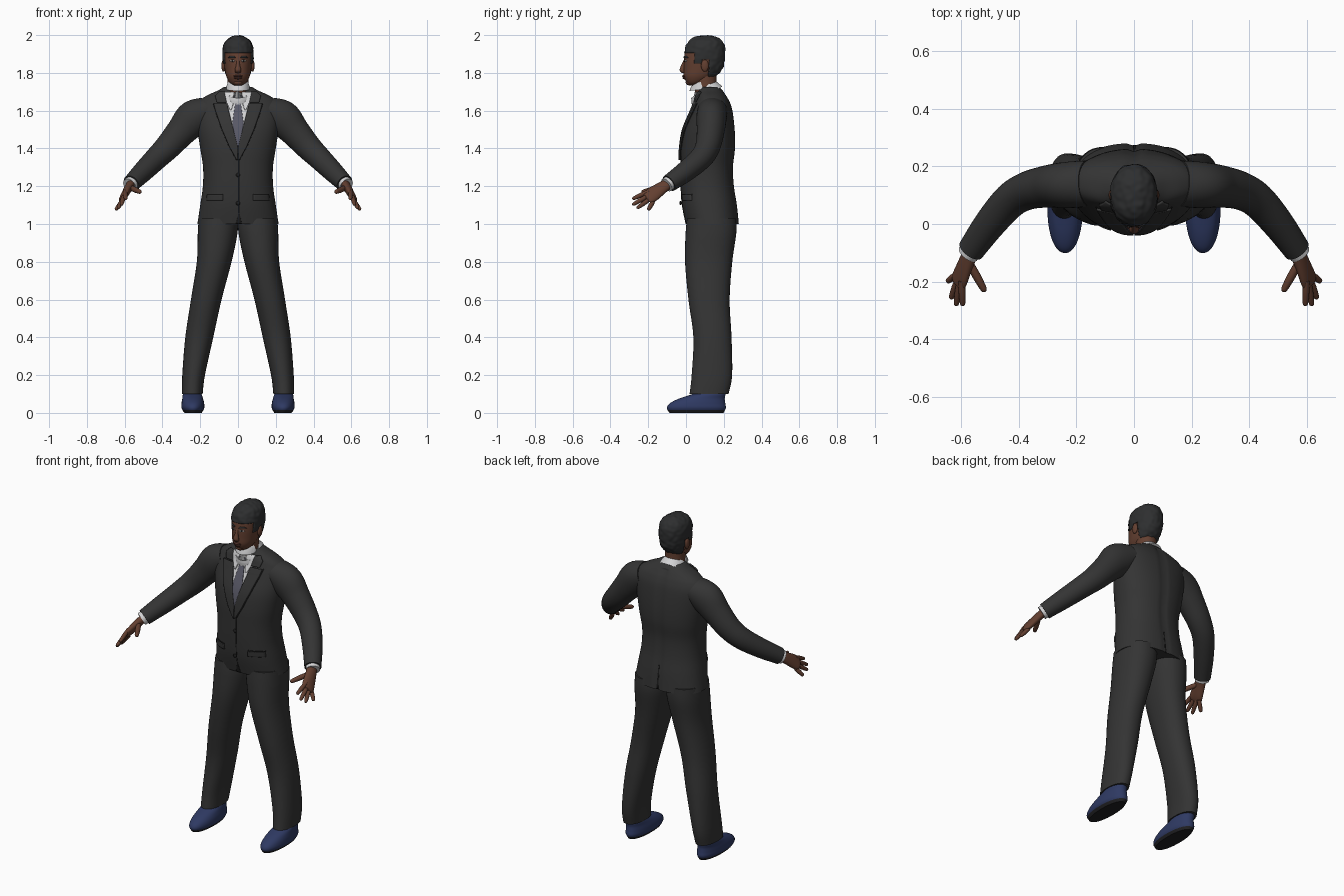
import bpy
import bmesh
from math import sin, cos, pi
from mathutils import Vector, noise
from mathutils.bvhtree import BVHTree

cube = bpy.data.objects.get("Cube")
if cube:
    bpy.data.objects.remove(cube, do_unlink=True)


def material(name, *rgb):
    m = bpy.data.materials.new(name)
    m.use_nodes = True
    m.diffuse_color = (*rgb, 1)
    shader = next(n for n in m.node_tree.nodes if n.type == 'BSDF_PRINCIPLED')
    shader.inputs["Base Color"].default_value = (*rgb, 1)
    shader.inputs["Roughness"].default_value = 0.8
    return m


SUIT = material("charcoal suit", .034, .034, .034)
SEAM = material("dark seam", .012, .012, .012)
SKIN = material("brown skin", .125, .05, .03)
LIPS = material("lip brown", .085, .032, .024)
HAIR = material("black hair", .027, .028, .029)
SHIRT = material("white shirt", .65, .65, .66)
TIE = material("slate tie", .1, .1, .135)
SHOE = material("navy shoe", .028, .042, .125)
SOLE = material("black sole", .015, .015, .017)
EYE = material("eye white", .3, .27, .25)


def finish(name, bm, mat, angle=0.9):
    mesh = bpy.data.meshes.new(name)
    bm.to_mesh(mesh)
    bm.free()
    mesh.materials.append(mat)
    ob = bpy.data.objects.new(name, mesh)
    bpy.context.collection.objects.link(ob)
    bpy.ops.object.select_all(action='DESELECT')
    ob.select_set(True)
    bpy.context.view_layer.objects.active = ob
    bpy.ops.object.shade_smooth_by_angle(angle=angle)
    return ob


def smooth_keys(keys, sub):
    """Spline through key sections."""
    out, last = [], len(keys) - 1
    for i in range(last):
        a, b, c, d = (keys[min(max(i + k, 0), last)] for k in (-1, 0, 1, 2))
        for j in range(sub):
            t = j / sub
            out.append([q + t / 2 * (r - p + t * (2*p - 5*q + 4*r - s + t * (3*(q - r) + s - p)))
                        for p, q, r, s in zip(a, b, c, d)])
    return out + [list(keys[-1])]


def loft(name, keys, mat, flat=True, side=1, power=2.0, seg=40, sub=6):
    """Skin through sections (x, y, z, half width, half depth)."""
    rows = smooth_keys(keys, sub)
    centres = [Vector((r[0] * side, r[1], r[2])) for r in rows]
    bm, rings = bmesh.new(), []
    for i, (c, r) in enumerate(zip(centres, rows)):
        u, v = Vector((1, 0, 0)), Vector((0, 1, 0))
        if not flat:
            t = (centres[min(i + 1, len(rows) - 1)] - centres[max(i - 1, 0)]).normalized()
            v = (v - t * v.dot(t)).normalized()
            u = t.cross(v)
        ring = []
        for k in range(seg):
            ca, sa = cos(2 * pi * k / seg), sin(2 * pi * k / seg)
            a, b = (abs(w) ** (2 / power) * (1 if w > 0 else -1) for w in (ca, sa))
            ring.append(bm.verts.new(c + u * a * max(r[3], .001) + v * b * max(r[4], .001)))
        rings.append(ring)
    for p, q in zip(rings, rings[1:]):
        for k in range(seg):
            n = (k + 1) % seg
            bm.faces.new((p[k], p[n], q[n], q[k]))
    bm.faces.new(rings[0])
    bm.faces.new(rings[-1])
    bmesh.ops.recalc_face_normals(bm, faces=bm.faces)
    return finish(name, bm, mat)


def drape(name, target, rows, mat, lift, side=1, facing=-1, cols=8, sub=8):
    """Thin plate laid on a body; rows are (z, x start, x end)."""
    tree = BVHTree.FromPolygons([v.co for v in target.data.vertices],
                                [p.vertices for p in target.data.polygons])
    bm, grid = bmesh.new(), []
    fine = [[p + (q - p) * j / sub for p, q in zip(a, b)]
            for a, b in zip(rows, rows[1:]) for j in range(sub)] + [rows[-1]]
    for z, x0, x1 in fine:
        line = []
        for j in range(cols + 1):
            start = Vector((side * (x0 + (x1 - x0) * j / cols), facing, z))
            hit = tree.ray_cast(start, Vector((0, -facing, 0)))[0]
            if hit is None:
                hit = tree.find_nearest(Vector((start.x, .1 + facing * .05, z)))[0]
            line.append(bm.verts.new(hit + Vector((0, facing * lift, 0))))
        grid.append(line)
    for p, q in zip(grid, grid[1:]):
        for j in range(cols):
            bm.faces.new((p[j], q[j], q[j + 1], p[j + 1]))
    if side * facing > 0:
        bmesh.ops.reverse_faces(bm, faces=bm.faces)
    ob = finish(name, bm, mat)
    solid = ob.modifiers.new("thickness", 'SOLIDIFY')
    solid.thickness, solid.offset = .008, -1
    return ob


def ball(name, loc, size, mat):
    bm = bmesh.new()
    bmesh.ops.create_uvsphere(bm, u_segments=20, v_segments=12, radius=1)
    for v in bm.verts:
        v.co = Vector(a * b + c for a, b, c in zip(v.co, size, loc))
    return finish(name, bm, mat, 3)


# Jacket body with a shallow spine crease
jacket = loft("jacket", [
    (0, .14, 1.0, .215, .14), (0, .125, 1.1, .2, .145), (0, .114, 1.2, .186, .141),
    (0, .111, 1.3, .185, .139), (0, .117, 1.4, .2, .143), (0, .124, 1.5, .215, .134),
    (0, .138, 1.6, .224, .108), (0, .14, 1.65, .205, .09), (0, .135, 1.68, .165, .078),
    (0, .13, 1.705, .11, .065), (0, .125, 1.725, .075, .05)], SUIT, power=2.3, seg=72)
for v in jacket.data.vertices:
    if v.co.y > .2:
        v.co.y -= .009 * max(0, 1 - abs(v.co.x) / .025)

# Shirt front, tie and jacket details
drape("shirt_front", jacket, [(1.7, -.075, .075), (1.6, -.055, .055), (1.41, -.004, .004)], SHIRT, .003)
drape("tie_blade", jacket, [(1.645, -.014, .014), (1.54, -.029, .029), (1.47, -.024, .024),
                            (1.41, -.004, .004)], TIE, .008)
drape("tie_knot", jacket, [(1.68, -.022, .022), (1.635, -.013, .013)], TIE, .014)
drape("front_edge", jacket, [(1.35, .004, .008), (1.06, .004, .008), (1.001, -.012, .02)], SEAM, .002)
drape("back_vent", jacket, [(1.14, -.001, .003), (1.001, -.004, .006)], SEAM, .002, facing=1)
for z in (1.26, 1.11):
    ball("jacket_button", (0, -.029, z), (.011, .006, .011), SEAM)

# Shirt collar and neck
loft("shirt_collar", [(0, .112, 1.68, .084, .094), (0, .1, 1.7, .073, .085),
                      (0, .092, 1.712, .066, .078), (0, .091, 1.713, .06, .07)], SHIRT, flat=False)
loft("neck", [(0, .12, 1.64, .06, .065), (0, .103, 1.74, .056, .06), (0, .1, 1.83, .056, .065)], SKIN)

# Head
skull = [(0, .04, 1.733, .018, .02), (0, .05, 1.748, .042, .046), (0, .068, 1.78, .061, .079),
         (0, .085, 1.82, .07, .097), (0, .092, 1.87, .075, .103), (0, .097, 1.92, .074, .1),
         (0, .1, 1.96, .06, .083), (0, .1, 1.983, .032, .05), (0, .1, 1.99, .004, .006)]
head = loft("head", skull, SKIN, power=2.15, seg=56)
loft("nose", [(0, -.002, 1.876, .007, .006), (0, -.014, 1.842, .01, .011), (0, -.02, 1.816, .017, .014),
              (0, -.014, 1.802, .014, .011), (0, -.01, 1.798, .003, .003)], SKIN, seg=20)
ball("upper_lip", (0, -.01, 1.783), (.025, .011, .006), LIPS)
ball("lower_lip", (0, -.006, 1.773), (.021, .012, .007), LIPS)
ball("chin", (0, .018, 1.75), (.026, .02, .016), SKIN)

# Hair cap, trimmed along the hairline
hair = loft("hair", [(x, y + .004, z + .009 * (z > 1.9), a * 1.07 + .001, b * 1.06)
                     for x, y, z, a, b in skull], HAIR, power=2.15, seg=80, sub=10)


def hairline(y):
    if y < .045:
        return 1.907
    if y < .085:
        return 1.85
    return 1.87 if y < .122 else 1.768


bm = bmesh.new()
bm.from_mesh(hair.data)
bald = [f for f in bm.faces if f.calc_center_median().z < hairline(f.calc_center_median().y)]
bmesh.ops.delete(bm, geom=bald, context='FACES')
for v in bm.verts:
    v.co += v.normal * .004 * noise.noise(v.co * 45)
bm.to_mesh(hair.data)
bm.free()
shell = hair.modifiers.new("thickness", 'SOLIDIFY')
shell.thickness, shell.offset = .008, -1

for label, s in (("left", 1), ("right", -1)):
    # Face features
    ball(label + "_ear", (s * .077, .1, 1.838), (.011, .02, .032), SKIN)
    drape(label + "_eye", head, [(1.869, .022, .038), (1.864, .016, .044), (1.859, .023, .038)],
          EYE, .002, s, sub=2)
    drape(label + "_iris", head, [(1.87, .026, .034), (1.859, .026, .034)], SEAM, .003, s, sub=2)
    drape(label + "_eyebrow", head, [(1.889, .02, .044), (1.88, .013, .053)], HAIR, .005, s, sub=2)

    # Collar points, lapels and pocket flap
    drape(label + "_collar_point", jacket, [(1.7, .022, .076), (1.65, .02, .064), (1.605, .036, .042)],
          SHIRT, .011, s)
    drape(label + "_jacket_collar", jacket, [(1.702, .073, .1), (1.68, .068, .122), (1.645, .06, .112)],
          SUIT, .013, s)
    drape(label + "_lapel", jacket, [(1.638, .057, .13), (1.6, .049, .12), (1.5, .024, .085),
                                     (1.41, .002, .046), (1.34, .001, .008)], SUIT, .012, s)
    drape(label + "_lapel_edge", jacket, [(1.638, .13, .133), (1.6, .12, .123), (1.5, .085, .088),
                                          (1.41, .046, .049), (1.34, .008, .011)], SEAM, .004, s, cols=1)
    drape(label + "_pocket_flap", jacket, [(1.155, .08, .165), (1.125, .08, .168)], SUIT, .007, s)
    drape(label + "_pocket_seam", jacket, [(1.16, .08, .165), (1.155, .08, .165)], SEAM, .003, s, sub=1)

    # Sleeve and shirt cuff
    loft(label + "_sleeve", [
        (.16, .14, 1.6, .075, .08), (.235, .135, 1.56, .095, .08), (.3, .13, 1.49, .08, .073),
        (.37, .115, 1.41, .069, .066), (.43, .08, 1.35, .062, .061), (.5, 0, 1.28, .055, .055),
        (.565, -.09, 1.215, .046, .047)], SUIT, flat=False, side=s)
    loft(label + "_shirt_cuff", [(.55, -.07, 1.23, .038, .039), (.575, -.103, 1.206, .038, .039)],
         SHIRT, flat=False, side=s, sub=2)

    # Hand: palm, fingers and thumb
    loft(label + "_palm", [(.56, -.085, 1.22, .024, .029), (.58, -.13, 1.19, .022, .035),
                           (.6, -.18, 1.155, .019, .042), (.61, -.205, 1.14, .014, .038),
                           (.613, -.212, 1.136, .005, .025)], SKIN, flat=False, side=s, seg=24)
    fingers = {"index_finger": ((.597, -.208, 1.168), (.594, -.284, 1.132)),
               "middle_finger": ((.604, -.2, 1.15), (.617, -.284, 1.101)),
               "ring_finger": ((.61, -.19, 1.133), (.635, -.26, 1.083)),
               "little_finger": ((.615, -.175, 1.118), (.648, -.2, 1.074)),
               "thumb": ((.568, -.14, 1.192), (.516, -.235, 1.168))}
    for finger, (base, tip) in fingers.items():
        r = .014 if finger == "thumb" else .0115
        loft(label + "_" + finger, [
            tuple(b + (t - b) * f for b, t in zip(base, tip)) + (r * w, r * w)
            for f, w in ((-.15, .9), (.4, 1.05), (.85, .85), (.96, .6), (1, .15))],
            SKIN, flat=False, side=s, seg=14, sub=4)

    # Trouser leg
    loft(label + "_trouser_leg", [
        (.242, .122, .1, .055, .103), (.235, .137, .2, .06, .107), (.205, .14, .4, .074, .101),
        (.168, .122, .6, .081, .109), (.126, .12, .8, .092, .125), (.108, .132, .95, .105, .134),
        (.105, .135, 1.03, .103, .13)], SUIT, side=s, power=2.2)

    # Sock and shoe with a dark sole
    loft(label + "_sock", [(.242, .128, .07, .045, .07), (.242, .128, .14, .045, .07)], SHIRT, side=s, sub=2)
    shoe = loft(label + "_shoe", [
        (.238, .055, 0, .046, .143), (.239, .055, .025, .06, .156), (.239, .061, .05, .06, .147),
        (.24, .083, .075, .055, .122), (.242, .122, .1, .049, .086), (.242, .13, .115, .038, .066)],
        SHOE, side=s, power=2.15)
    shoe.data.materials.append(SOLE)
    for p in shoe.data.polygons:
        p.material_index = int(p.center.z < .014)
